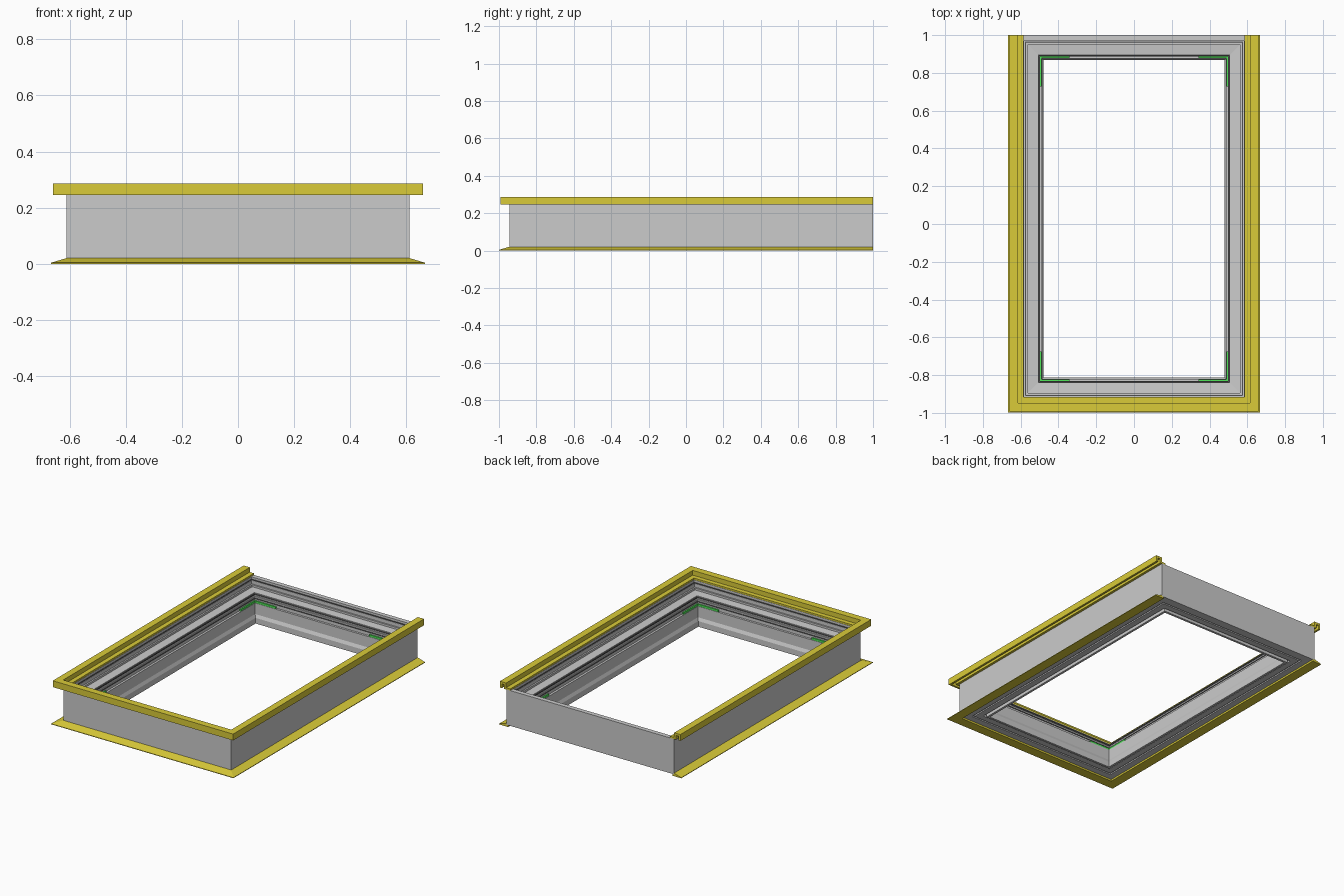
import bpy
import bmesh

if "Cube" in bpy.data.objects:
    bpy.data.objects.remove(bpy.data.objects["Cube"])

# Outer faces of the frame; profiles are (distance inward, height)
HALF_X, FRONT, BACK = 0.612, -0.945, 1.0


def material(name, rgb):
    m = bpy.data.materials.new(name)
    m.diffuse_color = (*rgb, 1)
    m.use_nodes = True
    m.node_tree.nodes["Principled BSDF"].inputs["Base Color"].default_value = m.diffuse_color
    return m


YELLOW = material("yellow", (0.70, 0.60, 0.04))
GREEN = material("green", (0.08, 0.80, 0.10))
DARK = material("dark_rubber", (0.12, 0.12, 0.12))


def finish(name, bm, mat=None):
    bmesh.ops.recalc_face_normals(bm, faces=bm.faces)
    me = bpy.data.meshes.new(name)
    bm.to_mesh(me)
    bm.free()
    ob = bpy.data.objects.new(name, me)
    bpy.context.collection.objects.link(ob)
    if mat:
        me.materials.append(mat)
    return ob


def sweep(name, profile, mat=None, closed=True):
    """Carry a profile round the rectangle with mitred corners.
    When not closed the back side is left open, with square ends."""
    bm = bmesh.new()
    rings = [[], [], [], []]
    for d, z in profile:
        x, y0 = HALF_X - d, FRONT + d
        y1 = BACK - d if closed else BACK
        for ring, (px, py) in zip(rings, ((x, y1), (x, y0), (-x, y0), (-x, y1))):
            ring.append(bm.verts.new((px, py, z)))
    n = len(profile)
    for s in range(4 if closed else 3):
        a, b = rings[s], rings[(s + 1) % 4]
        for i in range(n):
            j = (i + 1) % n
            bm.faces.new((a[i], a[j], b[j], b[i]))
    if not closed:
        bm.faces.new(rings[0])
        bm.faces.new(rings[3])
    return finish(name, bm, mat)


def strip(name, d0, d1, z0, z1, mat=None):
    return sweep(name, [(d0, z0), (d0, z1), (d1, z1), (d1, z0)], mat)


# Main frame with stepped inside and grooved underside
sweep("frame", [
    (0, 0.012), (0, 0.245), (0.030, 0.245), (0.030, 0.228), (0.040, 0.228),
    (0.040, 0.205), (0.050, 0.205), (0.050, 0.192), (0.103, 0.188),
    (0.103, 0.168), (0.110, 0.168), (0.110, 0.132), (0.124, 0.132),
    (0.124, 0.060), (0.133, 0.040), (0.133, 0.003), (0.118, 0.003),
    (0.118, 0.025), (0.105, 0.025), (0.105, 0.012), (0.065, 0.012),
    (0.065, 0.020), (0.055, 0.020), (0.055, 0.012)])

# Thin sealing strips round the inside
strip("upper_seal", 0.034, 0.038, 0.228, 0.233, DARK)
strip("ledge_seal", 0.103, 0.108, 0.176, 0.182, DARK)
strip("lower_seal", 0.110, 0.114, 0.152, 0.158, DARK)

# Raised rail on top, open at the back, with a slot underneath
sweep("top_rail", [
    (-0.047, 0.245), (-0.047, 0.287), (-0.002, 0.287), (-0.002, 0.256),
    (0.028, 0.256), (0.028, 0.245), (-0.016, 0.245), (-0.016, 0.273),
    (-0.034, 0.273), (-0.034, 0.245)], YELLOW, closed=False)

# Sloping flange at the foot, open at the back
sweep("bottom_flange", [
    (-0.054, 0), (-0.054, 0.004), (-0.001, 0.020), (-0.001, 0.014),
    (0.012, 0.014), (0.012, 0)], YELLOW, closed=False)

# L-shaped corner brackets lying in the inner groove
ARM, D0, D1, Z0, Z1 = 0.158, 0.113, 0.122, 0.131, 0.145
for side_name, sx in (("right", 1), ("left", -1)):
    for end_name, edge, sy in (("back", BACK, 1), ("front", FRONT, -1)):
        bm = bmesh.new()
        outline = [(D0, D0), (D0 + ARM, D0), (D0 + ARM, D1),
                   (D1, D1), (D1, D0 + ARM), (D0, D0 + ARM)]
        face = bm.faces.new([bm.verts.new((sx * (HALF_X - u), edge - sy * v, Z0))
                             for u, v in outline])
        top = bmesh.ops.extrude_face_region(bm, geom=[face])["geom"]
        bmesh.ops.translate(bm, vec=(0, 0, Z1 - Z0), verts=[
            g for g in top if isinstance(g, bmesh.types.BMVert)])
        finish(f"{end_name}_{side_name}_bracket", bm, GREEN)
